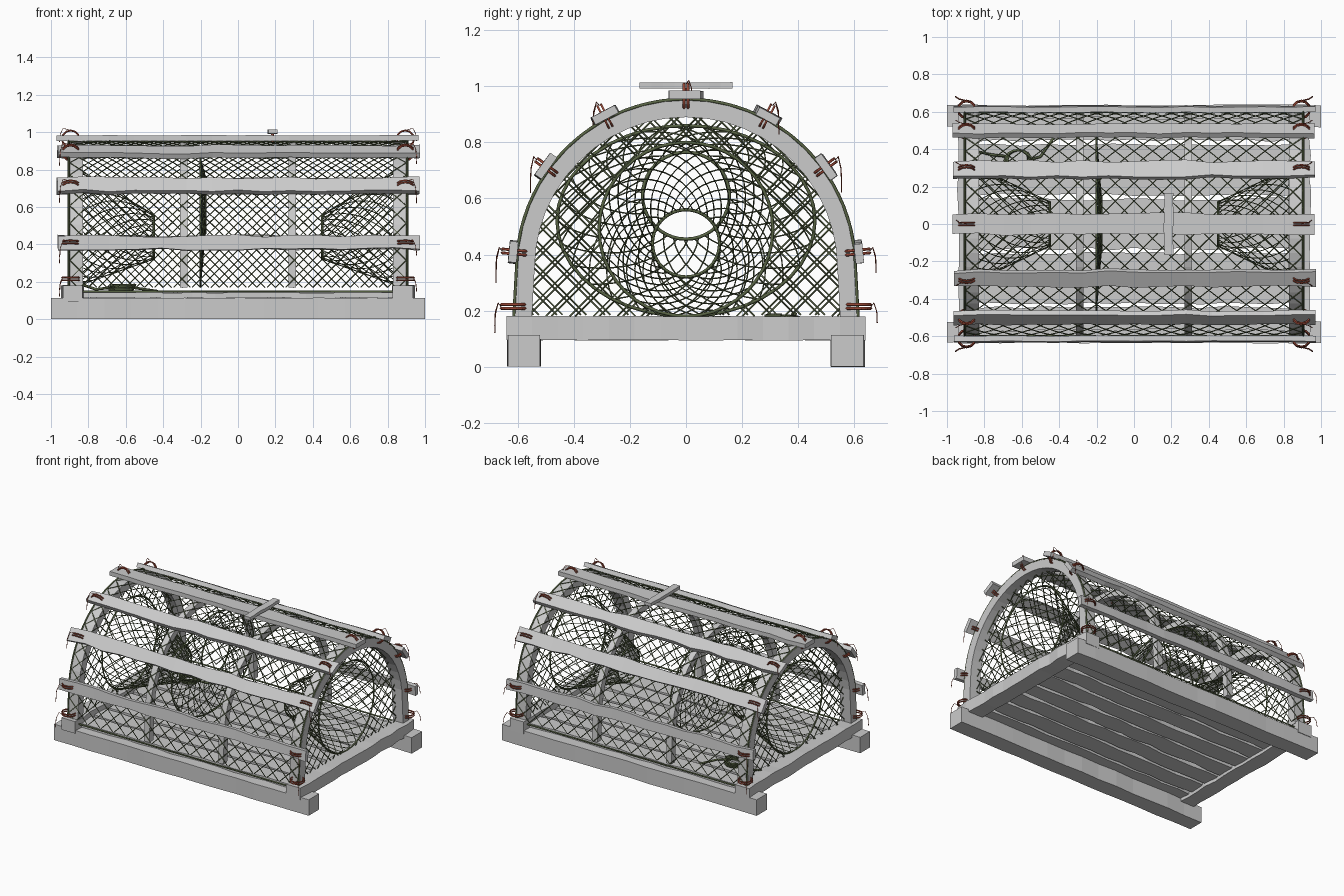
import bpy, bmesh, random
from math import sin, cos, pi, radians
from mathutils import Vector, Matrix

if "Cube" in bpy.data.objects:
    bpy.data.objects.remove(bpy.data.objects["Cube"])

random.seed(4)
LEG, R, ZC, Z0 = 0.18, 0.60, 0.35, 0.17
LEN = 2 * LEG + pi * R


def material(name, col):
    m = bpy.data.materials.new(name)
    m.diffuse_color = (*col, 1)
    m.use_nodes = True
    m.node_tree.nodes["Principled BSDF"].inputs["Base Color"].default_value = m.diffuse_color
    return m


TWINE = material("twine", (0.10, 0.13, 0.06))
RUST = material("rust_cord", (0.35, 0.07, 0.04))


def add_mesh(name, bm):
    me = bpy.data.meshes.new(name)
    bmesh.ops.recalc_face_normals(bm, faces=bm.faces)
    bm.to_mesh(me)
    bm.free()
    ob = bpy.data.objects.new(name, me)
    bpy.context.collection.objects.link(ob)
    return ob


def sweep(name, rings):
    """Skin a list of four-point sections and cap both ends."""
    bm = bmesh.new()
    vs = [[bm.verts.new(p) for p in ring] for ring in rings]
    for a, b in zip(vs, vs[1:]):
        for i in range(4):
            j = (i + 1) % 4
            bm.faces.new((a[i], a[j], b[j], b[i]))
    bm.faces.new(vs[0])
    bm.faces.new(vs[-1])
    return add_mesh(name, bm)


def board(name, length, width, thick, matrix, wob=0.006, n=14):
    """Rough-sawn board along local x, with uneven edges."""
    rings = []
    for i in range(n + 1):
        x = (i / n - 0.5) * length
        a, b = (width / 2 + random.uniform(-wob, wob) for _ in range(2))
        dz = random.uniform(-wob, wob) * 0.3
        rings.append([matrix @ Vector((x, y, z + dz)) for y, z in
                      ((-a, -thick / 2), (b, -thick / 2), (b, thick / 2), (-a, thick / 2))])
    return sweep(name, rings)


def tubes(name, paths, r, mat, cyclic=False):
    """Thin cords through point lists, joined as one mesh."""
    cu = bpy.data.curves.new(name, 'CURVE')
    cu.dimensions = '3D'
    cu.bevel_depth, cu.bevel_resolution = r, 0
    for pts in paths:
        sp = cu.splines.new('POLY')
        sp.points.add(len(pts) - 1)
        for p, q in zip(sp.points, pts):
            p.co = (*q, 1)
        sp.use_cyclic_u = cyclic
    tmp = bpy.data.objects.new(name + "_path", cu)
    bpy.context.collection.objects.link(tmp)
    dg = bpy.context.evaluated_depsgraph_get()
    me = bpy.data.meshes.new_from_object(tmp.evaluated_get(dg))
    bpy.data.objects.remove(tmp)
    me.materials.clear()
    me.materials.append(mat)
    ob = bpy.data.objects.new(name, me)
    bpy.context.collection.objects.link(ob)
    return ob


def arch(s, off=0.0):
    """Point (y, z) on the hoop outline at arc length s."""
    if s < LEG:
        return R + off + 0.01 * (1 - s / LEG), Z0 + s
    if s > LEN - LEG:
        t = LEN - s
        return -(R + off + 0.01 * (1 - t / LEG)), Z0 + t
    a = (s - LEG) / R
    return (R + off) * cos(a), ZC + (R + off) * sin(a)


def circle(x, z, ry, rz, n=40):
    return [(x, ry * cos(2 * pi * i / n), z + rz * sin(2 * pi * i / n)) for i in range(n)]


T = Matrix.Translation
ROT_Y = Matrix.Rotation(pi / 2, 4, 'Z')

# Base: runners, end beams and floor slats
for sy in (-1, 1):
    board("runner", 2.0, 0.115, 0.113, T((0, sy * 0.577, 0.0575)), 0.004)
for sx in (-1, 1):
    board("end_beam", 1.28, 0.11, 0.085, T((sx * 0.885, 0, 0.1375)) @ ROT_Y, 0.006)
for i in range(8):
    board("floor_slat", 1.70, 0.122, 0.027, T((0, (i - 3.5) * 0.145, 0.129)), 0.008)

# Bent hoops
for x, w in ((-0.87, 0.08), (-0.29, 0.042), (0.29, 0.042), (0.87, 0.08)):
    rings = []
    for s in [0, LEG / 2] + [LEG + pi * R * i / 24 for i in range(25)] + [LEN - LEG / 2, LEN]:
        (yo, zo), (yi, zi) = arch(s), arch(s, -0.06 if w > 0.05 else -0.045)
        rings.append([(x - w / 2, yo, zo), (x + w / 2, yo, zo), (x + w / 2, yi, zi), (x - w / 2, yi, zi)])
    sweep("hoop", rings)

# Side and top laths with their cord lashings
loops, tails = [], []


def lash(x, y, z, ang):
    n, t = Vector((0, cos(ang), sin(ang))), Vector((0, -sin(ang), cos(ang)))
    c = Vector((x, y, z))
    for k in (-0.007, 0.007):
        loops.append([c + t * k + Vector((0.046 * cos(2 * pi * i / 12), 0, 0))
                      + n * (0.045 * sin(2 * pi * i / 12)) for i in range(12)])
    p = c + n * 0.045
    h, sgn = random.uniform(0.05, 0.12), (1 if x > 0 else -1)
    side = 1 if y >= 0 else -1
    tails.append([p, p + Vector((sgn * 0.04, side * 0.01, 0.012)),
                  p + Vector((sgn * 0.055, side * 0.02, -0.3 * h)),
                  p + Vector((sgn * 0.06, side * 0.022, -h))])


for deg, w in ((5.5, 0.072), (36, 0.085), (62, 0.09), (90, 0.11), (118, 0.09), (144, 0.085), (174.5, 0.072)):
    a = radians(deg)
    y, z = 0.618 * cos(a), ZC + 0.618 * sin(a)
    m = T((random.uniform(-0.005, 0.005), y, z)) @ Matrix.Rotation(a - pi / 2, 4, 'X')
    board("lath", 1.935, w, 0.03, m, 0.008)
    for sx in (-1, 1):
        lash(sx * 0.895, y - 0.004 * cos(a), z - 0.004 * sin(a), a)
for sx in (-1, 1):
    for sy in (-1, 1):
        lash(sx * 0.895, sy * 0.615, 0.215, 0 if sy > 0 else pi)
tubes("lashing", loops, 0.005, RUST, True)
tubes("lashing_tail", tails, 0.002, RUST)

# Door toggle on the top lath
board("toggle", 0.33, 0.048, 0.022, T((0.185, 0, 1.003)) @ ROT_Y, 0.003, 8)
tubes("toggle_pin", [[(0.185, 0, 0.95), (0.185, 0, 1.01)]], 0.008, RUST)

# Diamond netting over the hoops
net, X, step = [], 0.90, 0.10
for d in (-1, 1):
    for k in range(-45, 46):
        c = k * step
        lo, hi = sorted(((-X - c) / d, (X - c) / d))
        lo, hi = max(lo, 0), min(hi, LEN)
        if hi - lo > 0.03:
            n = max(2, int((hi - lo) / 0.06))
            ss = [lo + (hi - lo) * i / n for i in range(n + 1)]
            net.append([(c + d * s, *arch(s, 0.002)) for s in ss])
tubes("body_net", net, 0.003, TWINE)

# Edge ropes round the ends and along the floor
edge = [[(sx * 0.905, *arch(LEN * i / 50, 0.004)) for i in range(51)] for sx in (-1, 1)]
edge += [[(-0.84, sy * 0.6, 0.148), (0.84, sy * 0.6, 0.148)] for sy in (-1, 1)]
tubes("edge_rope", edge, 0.006, TWINE)


# Flat end nets, cut away at the entrance ring
def inside(y, z):
    if z < 0.18 or y * y + (z - 0.49) ** 2 < 0.31 ** 2:
        return False
    return abs(y) < 0.57 if z < ZC else y * y + (z - ZC) ** 2 < 0.57 ** 2


end_net = []
for sx in (-1, 1):
    for d in (-1, 1):
        for k in range(-17, 18):
            c, run = k * 0.085 + sx * 0.01, []
            for i in range(242):
                y = -0.6 + i * 0.005
                z = 0.5 + c + d * y
                if inside(y, z):
                    run.append((sx * 0.855, y, z))
                else:
                    if len(run) > 1:
                        end_net.append([run[0], run[-1]])
                    run = []
tubes("end_net", end_net, 0.003, TWINE)


# Net funnels: two entrances and the inner partition
def funnel(name, a, b, count, twist):
    lines = []
    for d in (-1, 1):
        for k in range(count):
            pts = []
            for i in range(11):
                t = i / 10
                x, z, ry, rz = (p + (q - p) * t for p, q in zip(a, b))
                g = 2 * pi * k / count + d * twist * t
                pts.append((x, ry * cos(g), z + rz * sin(g)))
            lines.append(pts)
    tubes(name, lines, 0.0025, TWINE)
    tubes(name + "_ring", [circle(*a), circle(*b)], 0.006, TWINE, True)


for sx in (-1, 1):
    funnel("entrance_funnel", (sx * 0.85, 0.49, 0.31, 0.31), (sx * 0.45, 0.44, 0.12, 0.12), 26, 1.3)
funnel("partition_net", (-0.20, 0.52, 0.46, 0.34), (-0.175, 0.61, 0.155, 0.155), 26, 0.9)

# Bait cord coiled on the floor
coil = [(-0.62 + (0.055 + 0.004 * (i % 5)) * cos(i * pi / 8), 0.34 + 0.055 * sin(i * pi / 8),
         0.152 + i * 0.0005) for i in range(65)]
tubes("bait_cord", [coil, [(-0.57, 0.34, 0.17), (-0.5, 0.36, 0.16), (-0.43, 0.46, 0.15)],
                    [(-0.67, 0.36, 0.17), (-0.76, 0.37, 0.16), (-0.85, 0.39, 0.19)]], 0.007, TWINE)
